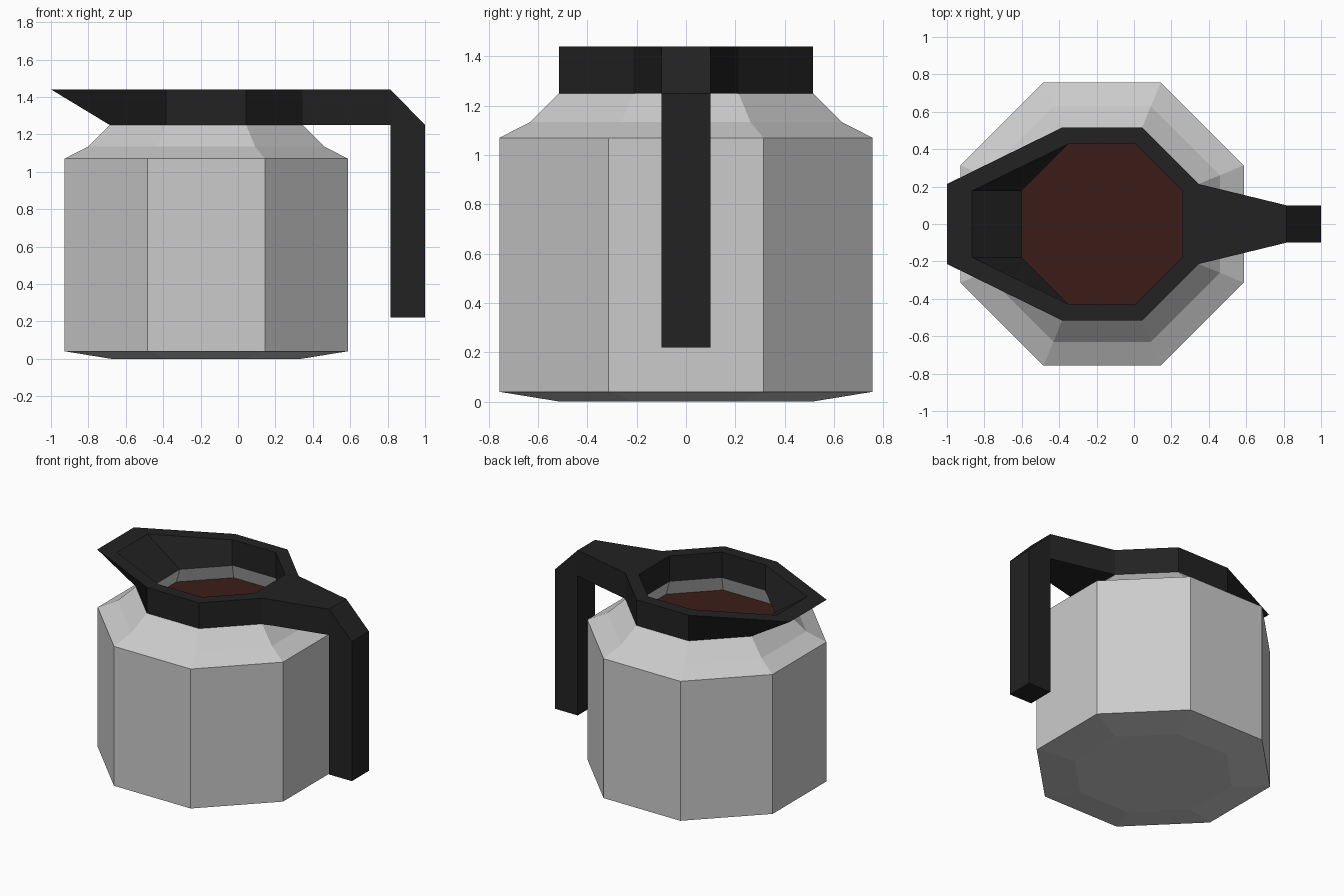
import bpy, bmesh, math

if "Cube" in bpy.data.objects:
    bpy.data.objects.remove(bpy.data.objects["Cube"])

CX = -0.17          # axis of the jug
N = 8
HALF_TAN = math.tan(math.pi / N)


def octagon(apothem, z, spout_x=None):
    """Octagon with flat sides facing the axes; the left side can be pulled out to spout_x."""
    r = apothem / math.cos(math.pi / N)
    pts = []
    for k in range(N):
        a = math.pi / N + k * 2 * math.pi / N
        x = CX + r * math.cos(a)
        if spout_x is not None and k in (3, 4):
            x = spout_x
        pts.append((x, r * math.sin(a), z))
    return pts


def bridge(bm, a, b, skip=()):
    for i in range(N):
        if i not in skip:
            j = (i + 1) % N
            bm.faces.new((a[i], a[j], b[j], b[i]))


def finish(bm, name, color=None):
    bmesh.ops.recalc_face_normals(bm, faces=bm.faces[:])
    me = bpy.data.meshes.new(name)
    bm.to_mesh(me)
    bm.free()
    ob = bpy.data.objects.new(name, me)
    bpy.context.collection.objects.link(ob)
    if color:
        mat = bpy.data.materials.get(color[0]) or bpy.data.materials.new(color[0])
        mat.diffuse_color = color[1]
        mat.use_nodes = True
        mat.node_tree.nodes["Principled BSDF"].inputs["Base Color"].default_value = mat.diffuse_color
        me.materials.append(mat)
    return ob


def add_ring(bm, pts):
    return [bm.verts.new(p) for p in pts]


BLACK = ("black_plastic", (0.016, 0.016, 0.016, 1))
BROWN = ("coffee_brown", (0.045, 0.012, 0.009, 1))

# Jug body: outer wall, shoulder, rim and inner lip
profile = [(0.51, 0), (0.757, 0.04), (0.757, 1.07), (0.63, 1.135),
           (0.516, 1.25), (0.43, 1.25), (0.47, 1.14)]
bm = bmesh.new()
rings = [add_ring(bm, octagon(a, z)) for a, z in profile]
for lo, hi in zip(rings, rings[1:]):
    bridge(bm, lo, hi)
bm.faces.new(rings[0][::-1])
finish(bm, "jug_body")

# Coffee surface
bm = bmesh.new()
bm.faces.new(add_ring(bm, octagon(0.47, 1.14)))
finish(bm, "coffee", BROWN)

# Collar with the pouring spout; its right side is left open for the handle
bm = bmesh.new()
out_lo = add_ring(bm, octagon(0.516, 1.25))
out_hi = add_ring(bm, octagon(0.516, 1.44, -1.0))
in_hi = add_ring(bm, octagon(0.43, 1.44, -0.865))
in_lo = add_ring(bm, octagon(0.43, 1.25))
bridge(bm, out_lo, out_hi, skip=(7,))
bridge(bm, out_hi, in_hi)
bridge(bm, in_hi, in_lo)
finish(bm, "collar_spout", BLACK)

# Handle: side profile (x, z, half width), tapering from the collar
w = 0.516 * HALF_TAN
x0 = CX + 0.516
side = [(x0, 1.25, w), (x0, 1.44, w), (0.815, 1.44, 0.1), (1.0, 1.25, 0.1),
        (1.0, 0.22, 0.1), (0.815, 0.22, 0.1), (0.815, 1.25, 0.1)]
bm = bmesh.new()
near, far = [[bm.verts.new((x, s * h, z)) for x, z, h in side] for s in (-1, 1)]
for cap in (near, far):
    bm.faces.new([cap[i] for i in (0, 1, 2, 6)])
    bm.faces.new([cap[i] for i in (2, 3, 4, 5, 6)])
for i in range(1, 7):
    j = (i + 1) % 7
    bm.faces.new((near[i], near[j], far[j], far[i]))
finish(bm, "handle", BLACK)
